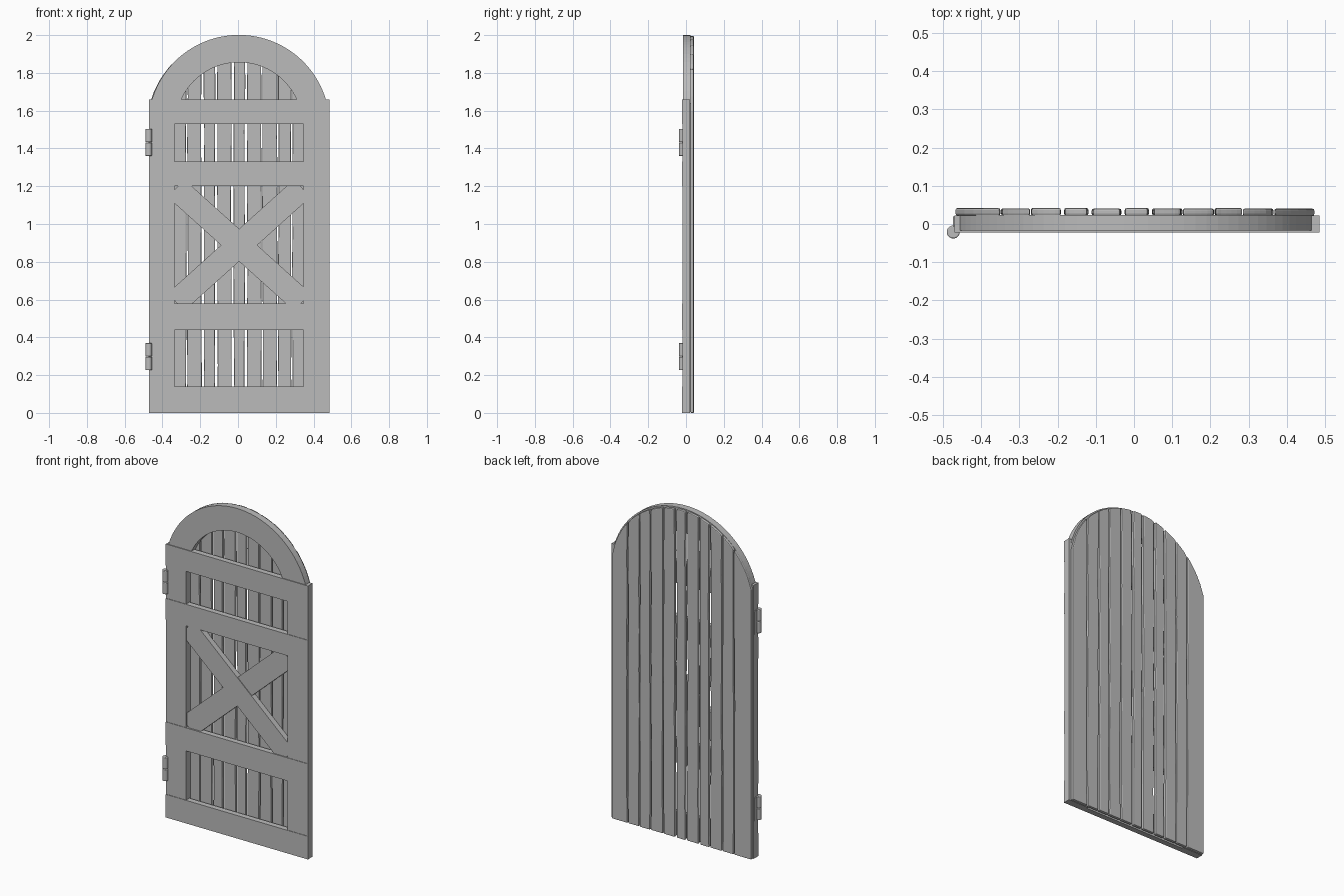
import bpy, bmesh, math, random
from mathutils import Matrix

random.seed(4)
cube = bpy.data.objects.get("Cube")
if cube:
    bpy.data.objects.remove(cube, do_unlink=True)

wood = bpy.data.materials.new("plain_grey")
GREY = (0.5, 0.5, 0.5, 1)
wood.use_nodes = True
wood.diffuse_color = GREY
wood.node_tree.nodes["Principled BSDF"].inputs["Base Color"].default_value = GREY

CX, ARCH_Z = 0.005, 1.52      # centre of the arch
R_OUT, R_IN = 0.481, 0.336


def finish(name, bm, bevel=0):
    bmesh.ops.recalc_face_normals(bm, faces=bm.faces)
    mesh = bpy.data.meshes.new(name)
    bm.to_mesh(mesh)
    bm.free()
    obj = bpy.data.objects.new(name, mesh)
    bpy.context.collection.objects.link(obj)
    mesh.materials.append(wood)
    if bevel:
        mod = obj.modifiers.new("Bevel", "BEVEL")
        mod.width = bevel
        mod.segments = 2
        mod.limit_method = "ANGLE"
        mod.angle_limit = math.radians(50)
    return obj


def slab(name, outline, front, back, bevel=0):
    """Extrude an outline of (x, z) points from front to back."""
    bm = bmesh.new()
    face = bm.faces.new([bm.verts.new((x, front, z)) for x, z in outline])
    new = bmesh.ops.extrude_face_region(bm, geom=[face])["geom"]
    moved = [v for v in new if isinstance(v, bmesh.types.BMVert)]
    bmesh.ops.translate(bm, verts=moved, vec=(0, back - front, 0))
    return finish(name, bm, bevel)


def board(name, x0, x1, z0, z1, front, back):
    return slab(name, [(x0, z0), (x1, z0), (x1, z1), (x0, z1)], front, back)


# Frame: two stiles with four slightly prouder rails across them
board("right_stile", -0.47, -0.335, 0, 1.66, -0.019, 0.022)
board("left_stile", 0.347, 0.485, 0, 1.66, -0.019, 0.022)
rails = {"bottom": (0, 0.14), "lower": (0.44, 0.58),
         "upper": (1.20, 1.33), "top": (1.53, 1.66)}
for label, (z0, z1) in rails.items():
    board(label + "_rail", -0.47, 0.485, z0, z1, -0.022, 0.012)

# Crossed braces in the middle panel, one lying over the other
for label, side, front in (("over", 1, -0.016), ("under", -1, -0.012)):
    a = side * math.radians(42)
    half, w = 0.45, 0.064
    corners = [(-half, -w), (half, -w), (half, w), (-half, w)]
    outline = [(0.006 + u * math.cos(a) + v * math.sin(a),
                0.888 - u * math.sin(a) + v * math.cos(a)) for u, v in corners]
    slab(label + "_brace", outline, front, 0.018)

# Arched head
start = math.asin(0.12 / R_OUT)
STEPS = 40
angles = [start + (math.pi - 2 * start) * i / STEPS for i in range(STEPS + 1)]
ring = [(CX + R_OUT * math.cos(t), ARCH_Z + R_OUT * math.sin(t)) for t in angles]
ring += [(CX + R_IN * math.cos(t), ARCH_Z + R_IN * math.sin(t)) for t in reversed(angles)]
slab("arched_head", ring, -0.017, 0.024)

# Back planks with worn edges, cut to the arch
joints = [-0.467, -0.349, -0.271, -0.187, -0.115, -0.029,
          0.043, 0.127, 0.21, 0.284, 0.366, 0.472]


def top_at(x):
    return ARCH_Z + math.sqrt(max(0, R_OUT ** 2 - (x + 0.002) ** 2)) - 0.006


def worn_edge(x, gap):
    top = top_at(x)
    pts = []
    for i in range(9):
        wear = 0 if gap == 0 else random.uniform(-0.0025, 0.0025)
        pts.append((x + gap + wear, top * i / 8))
    return pts


for i, (a, b) in enumerate(zip(joints, joints[1:])):
    gap_a = 0 if i == 0 else (0.0065 if 2 < i < 7 else 0.003)
    gap_b = 0 if i == len(joints) - 2 else (0.0065 if 2 < i + 1 < 7 else 0.003)
    lo, hi = worn_edge(a, gap_a), worn_edge(b, -gap_b)
    crown = []
    for k in range(1, 5):
        x = lo[-1][0] + (hi[-1][0] - lo[-1][0]) * k / 5
        crown.append((x, top_at(x)))
    plank = slab(f"plank_{i + 1}", lo + crown + hi[::-1], 0.022,
                 0.042 - random.uniform(0, 0.002), 0.005)

# Hinges: a two-part barrel with a thin leaf along the stile
for label, z in (("lower", 0.298), ("upper", 1.432)):
    for part, dz in (("bottom", -0.0365), ("top", 0.0365)):
        bm = bmesh.new()
        bmesh.ops.create_cone(bm, cap_ends=True, segments=24, radius1=0.017,
                              radius2=0.017, depth=0.071,
                              matrix=Matrix.Translation((-0.473, -0.021, z + dz)))
        barrel = finish(f"{label}_hinge_{part}_barrel", bm, 0.003)
        bpy.ops.object.select_all(action="DESELECT")
        barrel.select_set(True)
        bpy.context.view_layer.objects.active = barrel
        bpy.ops.object.shade_smooth_by_angle()
    board(label + "_hinge_leaf", -0.474, -0.469, z - 0.07, z + 0.07, -0.02, 0.02)
